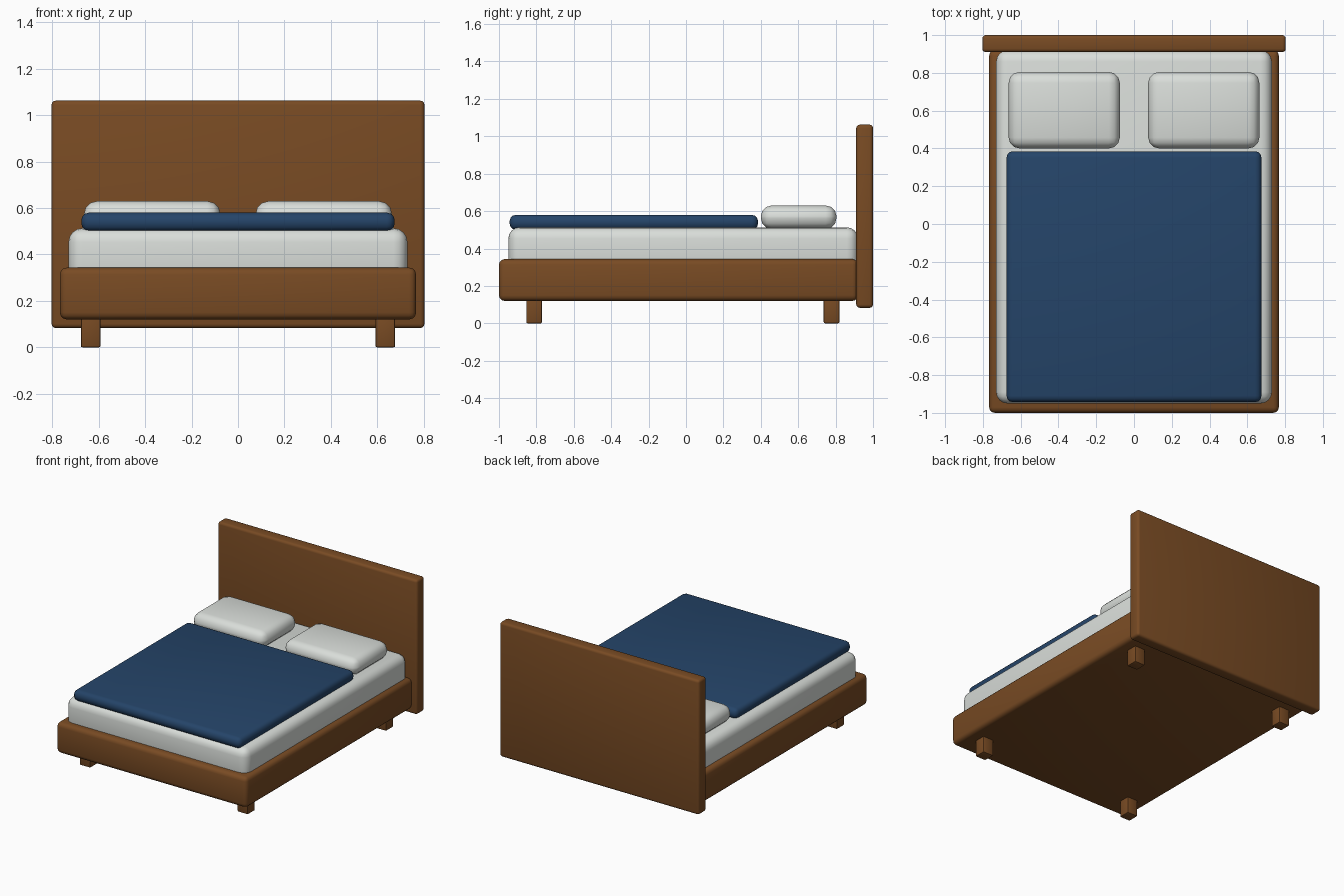
import bpy, bmesh, math

if "Cube" in bpy.data.objects:
    bpy.data.objects.remove(bpy.data.objects["Cube"])


def material(name, rgb):
    m = bpy.data.materials.new(name)
    m.diffuse_color = (*rgb, 1)
    m.use_nodes = True
    m.node_tree.nodes["Principled BSDF"].inputs["Base Color"].default_value = m.diffuse_color
    return m


wood = material("brown wood", (0.19, 0.07, 0.017))
linen = material("white linen", (0.70, 0.73, 0.70))
blue = material("blue cloth", (0.018, 0.058, 0.14))


def rounded_box(name, x, y, z, bevel, mat, segments=3):
    """Box spanning the (low, high) ranges, with rounded edges."""
    bm = bmesh.new()
    bmesh.ops.create_cube(bm, size=1)
    for v in bm.verts:
        v.co = [r[0] if c < 0 else r[1] for c, r in zip(v.co, (x, y, z))]
    bmesh.ops.bevel(bm, geom=bm.edges[:], offset=bevel, segments=segments,
                    profile=0.5, affect='EDGES')
    bmesh.ops.recalc_face_normals(bm, faces=bm.faces[:])
    mesh = bpy.data.meshes.new(name)
    bm.to_mesh(mesh)
    bm.free()
    ob = bpy.data.objects.new(name, mesh)
    bpy.context.collection.objects.link(ob)
    mesh.materials.append(mat)
    bpy.ops.object.select_all(action='DESELECT')
    ob.select_set(True)
    bpy.context.view_layer.objects.active = ob
    bpy.ops.object.shade_smooth_by_angle(angle=math.radians(35))
    return ob


# Wooden frame and headboard
rounded_box("bed_frame", (-0.767, 0.767), (-1.0, 0.92), (0.12, 0.343), 0.03, wood)
rounded_box("headboard", (-0.803, 0.803), (0.91, 1.0), (0.083, 1.062), 0.018, wood)

# Bedding
rounded_box("mattress", (-0.73, 0.73), (-0.95, 0.92), (0.27, 0.513), 0.06, linen, 4)
rounded_box("blanket", (-0.675, 0.675), (-0.943, 0.385), (0.50, 0.58), 0.034, blue)

# Pillows and legs, mirrored left and right
for side, s in (("left", -1), ("right", 1)):
    rounded_box(side + "_pillow", sorted((s * 0.075, s * 0.664)), (0.40, 0.805),
                (0.505, 0.63), 0.058, linen)
    for end, y in (("front", -0.812), ("back", 0.778)):
        rounded_box(f"{end}_{side}_leg", sorted((s * 0.592, s * 0.677)),
                    (y - 0.042, y + 0.042), (0.0, 0.16), 0.007, wood, 2)
